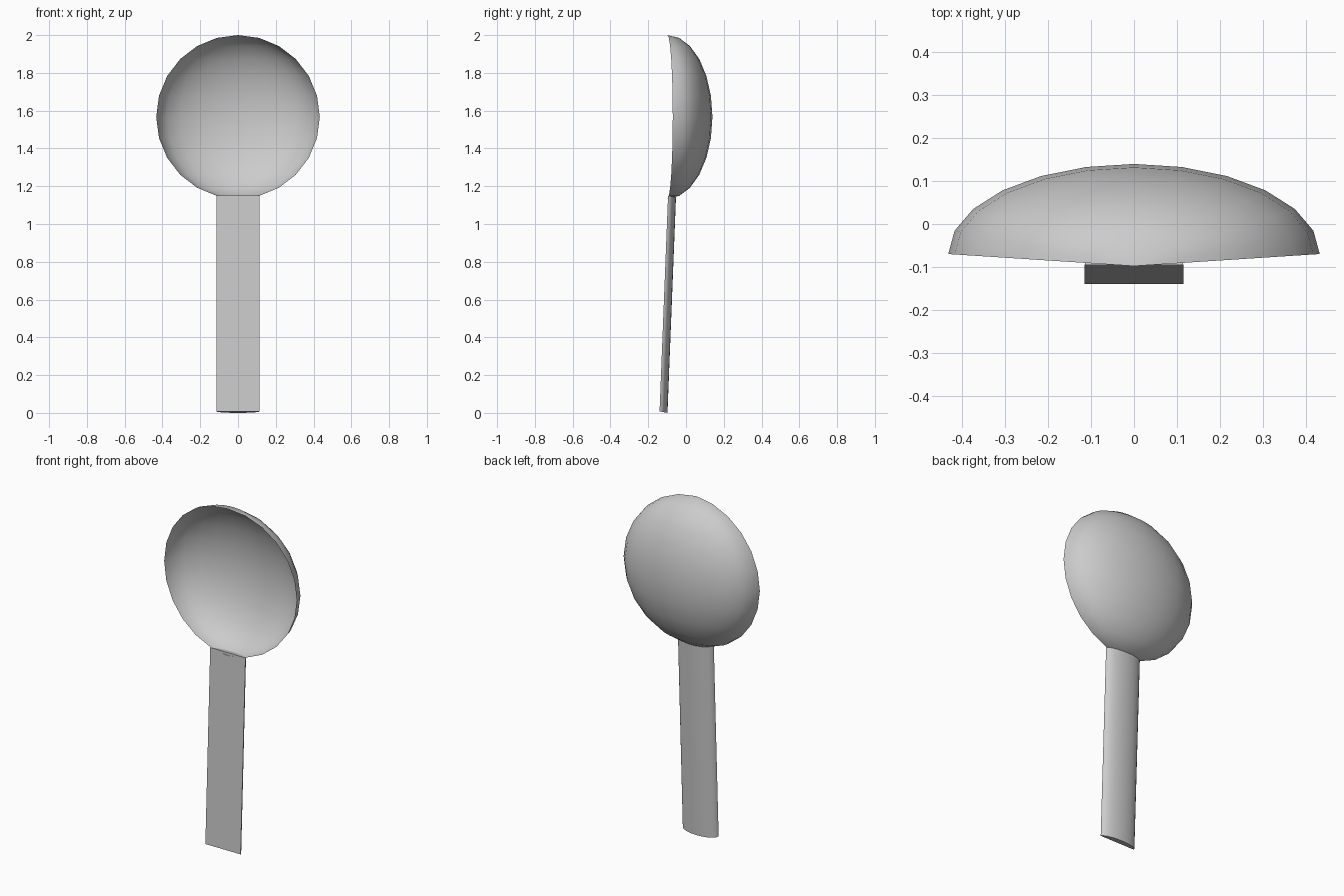
import bpy, bmesh
from math import sin, cos, pi

cube = bpy.data.objects.get("Cube")
if cube:
    bpy.data.objects.remove(cube)

grey = bpy.data.materials.new("plain grey")
grey.use_nodes = True
color = (0.6, 0.6, 0.6, 1)
grey.diffuse_color = color
grey.node_tree.nodes["Principled BSDF"].inputs["Base Color"].default_value = color


def finish(bm, name, angle):
    bmesh.ops.remove_doubles(bm, verts=bm.verts, dist=0.0005)
    bmesh.ops.recalc_face_normals(bm, faces=bm.faces)
    mesh = bpy.data.meshes.new(name)
    bm.to_mesh(mesh)
    bm.free()
    mesh.materials.append(grey)
    obj = bpy.data.objects.new(name, mesh)
    bpy.context.collection.objects.link(obj)
    bpy.ops.object.select_all(action='DESELECT')
    bpy.context.view_layer.objects.active = obj
    obj.select_set(True)
    bpy.ops.object.shade_smooth_by_angle(angle=angle)
    return obj


# Bowl: open shallow half-dome with its poles at top and bottom
SEG = 12
RADIUS, CENTRE_Z, RIM_Y = 0.433, 1.567, -0.098
bm = bmesh.new()
rows = []
for i in range(SEG + 1):
    lat = -pi / 2 + pi * i / SEG
    row = []
    for j in range(SEG + 1):
        lon = pi * j / SEG
        row.append(bm.verts.new((
            RADIUS * cos(lat) * cos(lon),
            RIM_Y + cos(lat) * (0.028 + 0.21 * sin(lon)),
            CENTRE_Z + RADIUS * sin(lat))))
    rows.append(row)
for a, b in zip(rows, rows[1:]):
    for j in range(SEG):
        bm.faces.new((a[j], a[j + 1], b[j + 1], b[j]))
bowl = finish(bm, "bowl", pi / 4)
# Keep the dome facing outwards
if sum(p.normal.y for p in bowl.data.polygons) < 0:
    bowl.data.flip_normals()

# Handle: leaning bar, flat in front and rounded behind
WIDTH, DEPTH = 0.115, 0.042
bm = bmesh.new()
ends = []
for y, z in ((-0.14, 0.008), (-0.095, 1.15)):
    ends.append([bm.verts.new((WIDTH * cos(pi * k / SEG),
                               y + DEPTH * sin(pi * k / SEG),
                               z - 0.008 * sin(pi * k / SEG)))
                 for k in range(SEG + 1)])
low, high = ends
for k in range(SEG):
    bm.faces.new((low[k], low[k + 1], high[k + 1], high[k]))
bm.faces.new((low[-1], low[0], high[0], high[-1]))
bm.faces.new(low)
bm.faces.new(high)
finish(bm, "handle", pi / 5)
